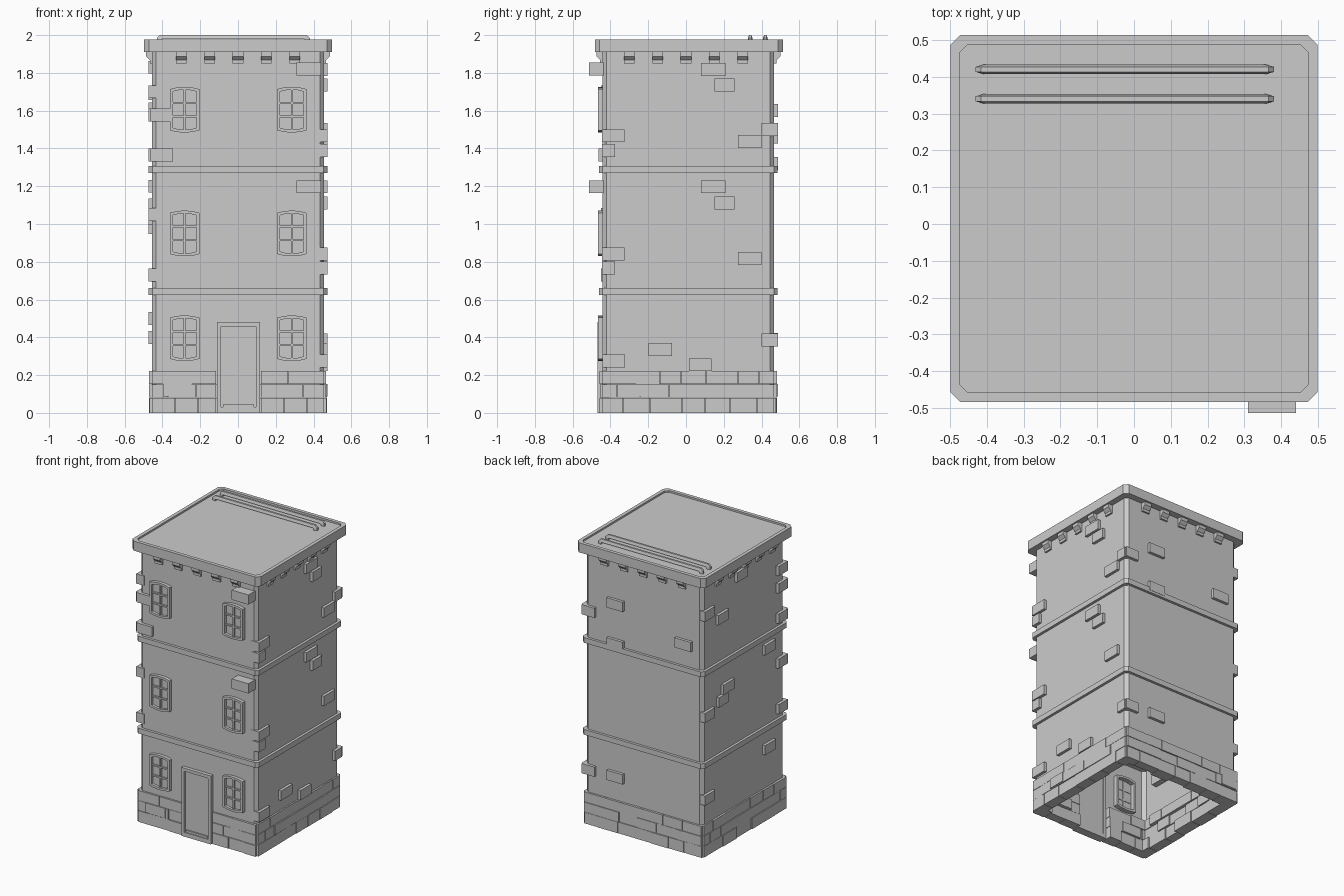
import bpy, bmesh, random
from mathutils import Vector

if "Cube" in bpy.data.objects:
    bpy.data.objects.remove(bpy.data.objects["Cube"])
random.seed(4)

X, Y0, Y1 = 0.455, -0.443, 0.467      # wall planes
CY = (Y0 + Y1) / 2


def finish(name, bm):
    bmesh.ops.recalc_face_normals(bm, faces=bm.faces)
    me = bpy.data.meshes.new(name)
    bm.to_mesh(me)
    bm.free()
    ob = bpy.data.objects.new(name, me)
    bpy.context.collection.objects.link(ob)
    return ob


def box(bm, x0, x1, y0, y1, z0, z1):
    vs = bmesh.ops.create_cube(bm, size=1)['verts']
    for v in vs:
        v.co = Vector(((x0 + x1) / 2 + v.co.x * (x1 - x0),
                       (y0 + y1) / 2 + v.co.y * (y1 - y0),
                       (z0 + z1) / 2 + v.co.z * (z1 - z0)))


def octagon(r, c):
    k = r - c
    return [(-k, -r), (k, -r), (r, -k), (r, k), (k, r), (-k, r), (-r, k), (-r, -k)]


def lofted(name, rings, cy, cap0=True, cap1=True):
    """Stack of chamfered squares: (radius, chamfer, z)."""
    bm = bmesh.new()
    loops = [[bm.verts.new((x, y + cy, z)) for x, y in octagon(r, c)] for r, c, z in rings]
    for a, b in zip(loops, loops[1:]):
        for i in range(8):
            j = (i + 1) % 8
            bm.faces.new((a[i], a[j], b[j], b[i]))
    if cap0:
        bm.faces.new(loops[0])
    if cap1:
        bm.faces.new(loops[-1])
    return finish(name, bm)


def frame(bm, outer, inner, yf, yb):
    """Hollow frame in the xz plane from matching outlines."""
    n = len(outer)
    rows = [[bm.verts.new((x, y, z)) for x, z in o]
            for o, y in ((outer, yf), (inner, yf), (inner, yb), (outer, yb))]
    for k in range(4):
        a, b = rows[k], rows[(k + 1) % 4]
        for i in range(n):
            j = (i + 1) % n
            bm.faces.new((a[i], a[j], b[j], b[i]))


def on_wall(bm, side, u0, u1, z0, z1, out=0.015, inn=0.04):
    if side == 'front':
        box(bm, u0, u1, Y0 - out, Y0 + inn, z0, z1)
    elif side == 'back':
        box(bm, u0, u1, Y1 - inn, Y1 + out, z0, z1)
    elif side == 'right':
        box(bm, X - inn, X + out, u0, u1, z0, z1)
    else:
        box(bm, -X - out, -X + inn, u0, u1, z0, z1)


# Walls (open underneath), storey bands, roof slab with sunken top
lofted("tower_walls", [(X, 0.022, 0.15), (X, 0.022, 1.93)], CY, False, False)
for i, z in enumerate((0.625, 1.27)):
    lofted(f"storey_band_{i}", [(0.473, 0.02, z), (0.473, 0.02, z + 0.037)], CY)
lofted("roof_slab", [(0.498, 0.026, 1.91), (0.498, 0.026, 1.977),
                     (0.473, 0.022, 1.977), (0.473, 0.022, 1.965)], 0.015)

# Roof rails: bent square bars
for i, y in enumerate((0.42, 0.34)):
    bm = bmesh.new()
    path = [(-0.43, 1.955), (-0.43, 1.985), (-0.415, 2.0), (0.365, 2.0), (0.38, 1.985), (0.38, 1.955)]
    inner = [(-0.408, 1.955), (-0.408, 1.975), (-0.4, 1.98), (0.35, 1.98), (0.358, 1.975), (0.358, 1.955)]
    cols = [[bm.verts.new((x, yy, z)) for x, z in p]
            for p, yy in ((path, y - .007), (path, y + .007), (inner, y + .013), (inner, y - .013))]
    for k in range(4):
        a, b = cols[k], cols[(k + 1) % 4]
        for j in range(5):
            bm.faces.new((a[j], a[j + 1], b[j + 1], b[j]))
    finish(f"roof_rail_{i}", bm)

# Corbels under the roof on all four sides
bm = bmesh.new()
prof = [(-0.02, 1.85), (0.012, 1.85), (0.012, 1.868), (0.032, 1.888), (0.032, 1.912), (-0.02, 1.912)]
for side in range(4):
    for k in range(-2, 3):
        u = 0.15 * k
        ends = []
        for du in (-0.028, 0.028):
            vs = []
            for d, z in prof:
                a, b = u + du, X + d
                x, y = ((a, -b), (b, a), (a, b), (-b, a))[side]
                vs.append(bm.verts.new((x, y + CY * (side % 2 == 0), z)))
            ends.append(vs)
            bm.faces.new(vs)
        for i in range(6):
            j = (i + 1) % 6
            bm.faces.new((ends[0][i], ends[0][j], ends[1][j], ends[1][i]))
finish("corbels", bm)


# Windows: arched frame, glass and glazing bars
def arched(cx, cz, w, h, rise):
    xs = [-1, -0.6, -0.2, 0.2, 0.6, 1]
    top = [(cx + t * w, cz + h - rise * t * t) for t in xs]
    return top + [(x, 2 * cz - z) for x, z in reversed(top)]


for fl, cz in enumerate((0.395, 0.95, 1.605)):
    for cx, nm in ((-0.283, "left"), (0.285, "right")):
        bm = bmesh.new()
        inner = arched(cx, cz, 0.062, 0.106, 0.01)
        frame(bm, arched(cx, cz, 0.078, 0.121, 0.012), inner, -0.466, -0.41)
        bm.faces.new([bm.verts.new((x, -0.448, z)) for x, z in inner])
        box(bm, cx - 0.005, cx + 0.005, -0.46, -0.44, cz - 0.106, cz + 0.106)
        for dz in (-0.036, 0.036):
            box(bm, cx - 0.062, cx + 0.062, -0.46, -0.44, cz + dz - 0.005, cz + dz + 0.005)
        finish(f"window_{nm}_{fl}", bm)

# Door with frame, panel and threshold
bm = bmesh.new()
rect = lambda a, b, c, d: [(a, c), (b, c), (b, d), (a, d)]
frame(bm, rect(-0.112, 0.117, 0, 0.48), rect(-0.09, 0.095, 0.03, 0.458), -0.468, -0.41)
box(bm, -0.092, 0.097, -0.452, -0.415, 0.02, 0.46)
box(bm, -0.08, 0.085, -0.462, -0.445, 0.022, 0.045)
finish("door", bm)

# Base courses of staggered stones, leaving the doorway free
bm = bmesh.new()
for side in ('front', 'right', 'back', 'left'):
    lo, hi = (-X, X) if side in ('front', 'back') else (Y0, Y1)
    spans = [(lo, -0.117), (0.122, hi)] if side == 'front' else [(lo, hi)]
    for row, (z0, z1) in enumerate(((0, 0.078), (0.081, 0.15), (0.153, 0.222))):
        for a, b in spans:
            u = a
            first = True
            while u < b - 0.01:
                w = random.uniform(0.11, 0.17) * (0.55 if first and row % 2 else 1)
                e = u + w if u + w < b - 0.06 else b
                on_wall(bm, side, u, e - (0.002 if e < b else 0), z0, z1,
                        random.uniform(0.009, 0.016), random.uniform(0.05, 0.075))
                u, first = e, False
finish("base_stones", bm)

# Scattered raised stones: centre along wall, centre height, width
stones = {
    'front': [(-0.412, 1.577, .105), (-0.405, 1.365, .12), (-0.32, 0.12, .155)],
    'right': [(.145, 1.818, .13), (.203, 1.735, .105), (.437, 1.5, .075), (.337, 1.437, .125),
              (-.385, 1.467, .12), (-.41, 1.39, .07), (.145, 1.197, .13), (.203, 1.112, .105),
              (.337, .817, .125), (-.385, .842, .12), (-.41, .767, .07), (-.137, .335, .125),
              (.075, .255, .12), (-.383, .275, .12), (-.203, .12, .125), (.437, .385, .075)],
    'back': [(.214, 1.6, .125), (.214, 1.32, .125), (-.315, 1.46, .125), (.42, 1.5, .1),
             (.214, .39, .125), (.42, .385, .1), (-.38, .12, .12)],
    'left': [(.05, 1.83, .12), (.26, 1.61, .12), (.41, 1.69, .11), (-.26, 1.2, .12), (.2, 1.1, .12),
             (.26, 1.03, .1), (.41, .98, .11), (-.26, .5, .12), (-.4, 1.7, .1), (-.4, 1.577, .1),
             (-.4, 1.365, .1), (-.4, 1.05, .1), (-.4, .73, .1), (.41, .4, .11)],
}
bm = bmesh.new()
for side, items in stones.items():
    for u, z, w in items:
        on_wall(bm, side, u - w / 2, u + w / 2, z - 0.034, z + 0.034, 0.02)
for z in (1.197, 1.82):              # two deep projecting stones
    on_wall(bm, 'front', 0.31, 0.44, z - 0.034, z + 0.034, 0.07)
finish("raised_stones", bm)
